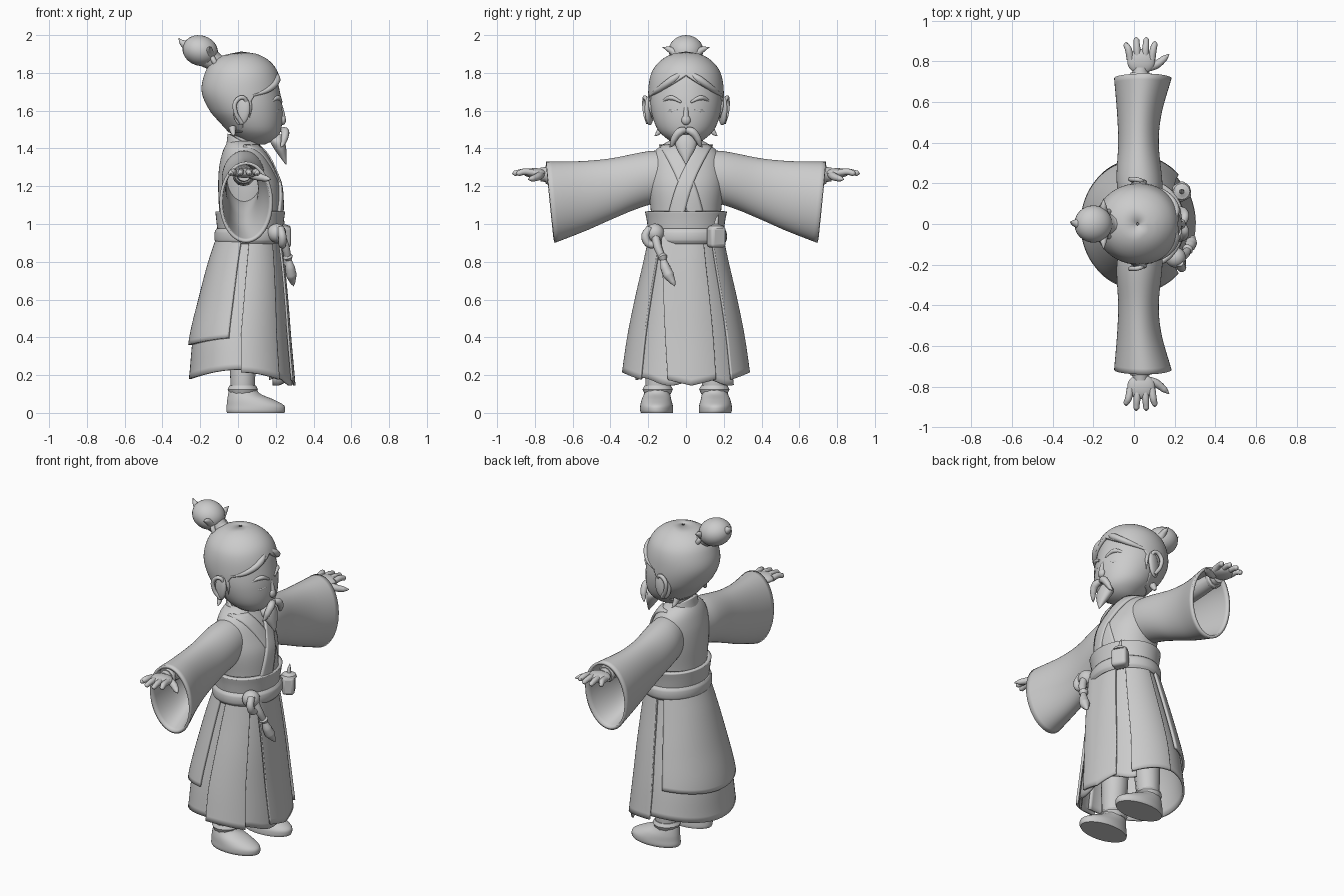
import bpy, bmesh, math
from mathutils import Vector

if "Cube" in bpy.data.objects:
    bpy.data.objects.remove(bpy.data.objects["Cube"])

clay = bpy.data.materials.new("clay grey")
clay.use_nodes = True
clay.diffuse_color = (0.6, 0.6, 0.6, 1)
clay.node_tree.nodes["Principled BSDF"].inputs["Base Color"].default_value = (0.6, 0.6, 0.6, 1)


def finish(name, mesh, thick=0.0):
    obj = bpy.data.objects.new(name, mesh)
    bpy.context.collection.objects.link(obj)
    mesh.materials.clear()
    mesh.materials.append(clay)
    if thick:
        mod = obj.modifiers.new("thickness", 'SOLIDIFY')
        mod.thickness, mod.offset = thick, -1
    bpy.ops.object.select_all(action='DESELECT')
    obj.select_set(True)
    bpy.context.view_layer.objects.active = obj
    bpy.ops.object.shade_smooth_by_angle(angle=math.radians(40))
    return obj


def section(rows, t):
    """Smoothly interpolated cross-section (a0, a1, b0, b1) at station t."""
    t = min(max(t, rows[0][0]), rows[-1][0])
    i = max(k for k in range(len(rows) - 1) if rows[k][0] <= t)
    wide = [r if len(r) == 5 else (*r[:3], -r[3], r[3]) for r in rows]
    p, q = wide[i], wide[i + 1]
    before, after = wide[max(i - 1, 0)], wide[min(i + 2, len(rows) - 1)]
    h = q[0] - p[0]
    u = (t - p[0]) / h
    out = []
    for k in range(1, 5):
        m0 = (q[k] - before[k]) / (q[0] - before[0]) * h
        m1 = (after[k] - p[k]) / (after[0] - p[0]) * h
        out.append((2*u**3 - 3*u*u + 1)*p[k] + (u**3 - 2*u*u + u)*m0
                   + (3*u*u - 2*u**3)*q[k] + (u**3 - u*u)*m1)
    return out


def shell(name, rows, lo=None, hi=None, arc=(0, 360), n=48, m=24, off=0.0,
          thick=0.0, along='Z', warp=None, side=1):
    """Skin over elliptical sections; arc and lo/hi (by angle) trim it to a panel."""
    lo = lo or (lambda a: rows[0][0])
    hi = hi or (lambda a: rows[-1][0])
    full = arc[1] - arc[0] >= 360
    bm, grid = bmesh.new(), []
    for j in range(m + 1):
        ring = []
        for i in range(n if full else n + 1):
            deg = arc[0] + (arc[1] - arc[0]) * i / n
            t = lo(deg) + (hi(deg) - lo(deg)) * j / m
            a0, a1, b0, b1 = section(rows, t)
            c, s = math.cos(math.radians(deg)), math.sin(math.radians(deg))
            a = (a0 + a1) / 2 + ((a1 - a0) / 2 + off) * c
            b = (b0 + b1) / 2 + ((b1 - b0) / 2 + off) * s
            p = Vector((a, b, t) if along == 'Z' else (a, t, b))
            p = warp(p) if warp else p
            ring.append(bm.verts.new((p.x, p.y * side, p.z)))
        grid.append(ring)
    for r0, r1 in zip(grid, grid[1:]):
        for i in range(n):
            k = (i + 1) % len(r0)
            face = [r0[i], r0[k], r1[k], r1[i]]
            bm.faces.new(face if (side > 0) == (along == 'Z') else face[::-1])
    if full and not thick:
        bm.faces.new(grid[0])
        bm.faces.new(grid[-1])
        bmesh.ops.recalc_face_normals(bm, faces=bm.faces)
    mesh = bpy.data.meshes.new(name)
    bm.to_mesh(mesh)
    bm.free()
    return finish(name, mesh, thick)


def tube(name, points, side=1):
    """Round strand through points (x, y, z, radius)."""
    cu = bpy.data.curves.new(name, 'CURVE')
    cu.dimensions, cu.bevel_depth, cu.bevel_resolution = '3D', 1, 4
    cu.resolution_u, cu.use_fill_caps = 8, True
    sp = cu.splines.new('BEZIER')
    sp.bezier_points.add(len(points) - 1)
    for bp, (x, y, z, r) in zip(sp.bezier_points, points):
        bp.co, bp.radius = (x, y * side, z), r
        bp.handle_left_type = bp.handle_right_type = 'AUTO'
    tmp = bpy.data.objects.new("tmp", cu)
    bpy.context.collection.objects.link(tmp)
    dg = bpy.context.evaluated_depsgraph_get()
    mesh = bpy.data.meshes.new_from_object(tmp.evaluated_get(dg))
    bpy.data.objects.remove(tmp)
    return finish(name, mesh)


def ball(name, loc, size, tilt=0.0):
    bpy.ops.mesh.primitive_uv_sphere_add(segments=24, ring_count=16, location=loc,
                                         rotation=(0, tilt, 0))
    obj = bpy.context.object
    obj.name, obj.scale = name, size
    obj.data.materials.append(clay)
    bpy.ops.object.shade_smooth_by_angle(angle=math.radians(40))
    return obj


# Head, neck and hair
skull = [(1.42, .04, .14, .05), (1.45, 0, .2, .1), (1.5, -.06, .228, .15), (1.6, -.13, .235, .185),
         (1.7, -.175, .222, .19), (1.8, -.16, .19, .17), (1.86, -.12, .13, .12), (1.89, -.04, .06, .05)]
shell("head", skull)
shell("neck", [(1.32, -.04, .11, .08), (1.4, -.03, .1, .07), (1.52, -.03, .11, .08)])
scalp = [(1.48, -.045, .2, .13), (1.53, -.09, .22, .165), (1.6, -.15, .23, .192), (1.7, -.192, .235, .2),
         (1.8, -.175, .212, .183), (1.86, -.135, .17, .14), (1.9, -.06, .1, .075), (1.912, .01, .025, .008)]


def hairline(deg):
    d = abs((deg + 180) % 360 - 180)
    if d < 70:
        return 1.79 - .1 * math.sin(math.radians(d * 90 / 70))
    return max(1.69 - .21 * min(1, (d - 70) / 45), 1.485)


shell("hair", scalp, lo=hairline, n=96, thick=.02)
tube("hair_neck", [(-.07, 0, 1.82, .06), (-.12, 0, 1.855, .05), (-.16, 0, 1.885, .06)])
tube("hair_tie", [(-.125 + .025 * math.cos(k) * .9, .06 * math.sin(k), 1.86 - .04 * math.cos(k), .014)
                  for k in [i * math.tau / 12 for i in range(13)]])
ball("hair_bun", (-.2, 0, 1.918), (.095, .092, .08), .3)
tube("bun_tip", [(-.26, 0, 1.94, .035), (-.295, .005, 1.96, .016), (-.315, .01, 1.985, .001)])
for s, label in ((1, "left"), (-1, "right")):
    tube(label + "_bun_tuft", [(-.15, .05, 1.9, .025), (-.15, .09, 1.925, .015), (-.15, .125, 1.935, .001)], s)
    tube(label + "_forelock", [(.19, .015, 1.8, .012), (.205, .07, 1.765, .02), (.165, .14, 1.715, .016),
                               (.08, .19, 1.68, .006)], s)
    tube(label + "_nape_tuft", [(-.03, .13, 1.51, .02), (-.025, .15, 1.48, .012), (-.02, .168, 1.465, .001)], s)
    tube(label + "_sideburn", [(.05, .186, 1.68, .012), (.065, .188, 1.62, .01), (.06, .18, 1.56, .001)], s)
    # Ears and brows
    ear = ball(label + "_ear", (.02, s * .195, 1.6), (.045, .02, .078), .15)
    ear.rotation_euler.z = s * .35
    tube(label + "_ear_rim", [(.045, .2, 1.62, .008), (.03, .215, 1.668, .011), (-.01, .22, 1.65, .012),
                              (-.012, .217, 1.59, .011), (.02, .2, 1.535, .012)], s)
    tube(label + "_brow", [(.23, .025, 1.645, .006), (.212, .08, 1.668, .013), (.165, .135, 1.64, .004)], s)
    tube(label + "_eyelid", [(.226, .045, 1.605, .004), (.208, .085, 1.597, .008), (.175, .125, 1.602, .003)], s)
    # Moustache
    tube(label + "_moustache", [(.24, .004, 1.498, .017), (.25, .035, 1.487, .022), (.245, .063, 1.45, .018),
                                (.235, .075, 1.42, .011), (.225, .088, 1.405, .001)], s)
ball("nose", (.236, 0, 1.55), (.018, .024, .026))
tube("nose_bridge", [(.222, 0, 1.63, .012), (.234, 0, 1.58, .014), (.238, 0, 1.55, .016)])
shell("beard", [(1.315, .252, .256, .002), (1.35, .225, .258, .022), (1.4, .19, .255, .05),
                (1.44, .17, .248, .056), (1.475, .18, .235, .03)])

# Torso
torso = [(.9, -.1, .22, .19), (1.05, -.1, .228, .185), (1.2, -.105, .222, .2), (1.3, -.1, .185, .195),
         (1.37, -.085, .15, .175), (1.41, -.07, .12, .14), (1.44, -.05, .1, .09)]
shell("robe_body", torso)
shell("collar", [(1.38, -.075, .13, .13), (1.43, -.062, .11, .105), (1.49, -.055, .1, .09)],
      arc=(45, 315), thick=.018, warp=lambda p: p + Vector((0, 0, -.012 - .5 * (p.x + .055))))


def lapel(name, side, lift):
    """Flat band lying on the chest, running from the shoulder to the far hip."""
    bm, rows = bmesh.new(), []
    for j in range(25):
        u = j / 24
        z = 1.42 - .38 * u
        mid = .1 - .155 * u - .02 * math.sin(math.pi * u)
        ring = []
        for i in range(7):
            y = mid + (i / 6 - .5) * .085
            x0, x1, _, r = section(torso, z)
            depth = math.sqrt(max(0, 1 - (y / r) ** 2))
            ring.append(bm.verts.new(((x0 + x1) / 2 + (x1 - x0) / 2 * depth + lift, y * side, z)))
        rows.append(ring)
    for r0, r1 in zip(rows, rows[1:]):
        for i in range(6):
            face = [r0[i], r1[i], r1[i + 1], r0[i + 1]]
            bm.faces.new(face if side > 0 else face[::-1])
    mesh = bpy.data.meshes.new(name)
    bm.to_mesh(mesh)
    bm.free()
    finish(name, mesh, .02)


lapel("left_lapel", 1, .014)
lapel("right_lapel", -1, .007)

# Sash and belt
shell("sash", [(.96, -.108, .235, .2), (1.02, -.115, .243, .208), (1.065, -.12, .25, .217)], thick=.025)
shell("belt", [(.895, -.115, .24, .203), (.915, -.124, .252, .215), (.955, -.124, .252, .215),
               (.975, -.115, .24, .203)], thick=.02)

# Skirt panels
skirt = [(.1, -.285, .308, .352), (.2, -.27, .3, .337), (.4, -.25, .282, .308), (.6, -.203, .266, .268),
         (.8, -.15, .246, .222), (.95, -.1, .225, .19)]


def front_hem(deg):
    return .215 - .075 * math.cos(math.radians(deg)) ** 2


shell("back_underskirt", skirt, lo=lambda a: .18 + .05 * math.sin(math.radians(a)) ** 2,
      arc=(78, 282), thick=.012, off=-.012)
shell("back_overskirt", skirt, lo=lambda a: .36 + .04 * math.sin(math.radians(a)) ** 2,
      arc=(104, 256), thick=.014, off=.008)
shell("front_skirt", skirt, lo=lambda a: .165 + .02 * math.sin(math.radians(a * 6)),
      arc=(-55, 50), thick=.012, off=-.014)
shell("front_wrap", skirt, lo=lambda a: .145 + .0014 * abs(a - 5), arc=(-16, 28), thick=.012, off=0,
      warp=lambda p: p + Vector((0, -.1 * (p.z - .15) if p.y < 0 else 0, 0)))
for s, label in ((1, "left"), (-1, "right")):
    shell(label + "_skirt_flap", skirt, lo=front_hem, arc=(45, 90), thick=.014, off=.004, side=s)
    # Sleeves
    shell(label + "_sleeve", [(.08, -.06, .14, 1.12, 1.39), (.2, -.085, .14, 1.1, 1.385),
                              (.4, -.078, .122, 1.025, 1.347), (.55, -.083, .135, .965, 1.333),
                              (.74, -.098, .185, .9, 1.33)],
          along='Y', thick=.016, side=s, off=0,
          warp=lambda p: p - Vector((0, max(0, p.y - .3) * .24 * (1.33 - p.z), 0)))
    # Arms and hands
    tube(label + "_arm", [(.03, .25, 1.26, .06), (.03, .6, 1.26, .05), (.03, .72, 1.262, .044),
                          (.032, .77, 1.262, .036)], s)
    tube(label + "_cuff", [(.03, .715, 1.262, .05), (.03, .735, 1.262, .052), (.03, .745, 1.262, .046)], s)
    ball(label + "_palm", (.035, s * .8, 1.27), (.068, .062, .026))
    for x, tip, spread in ((-.018, .895, -.02), (.018, .92, -.006), (.054, .92, .006), (.088, .9, .014)):
        tube(label + "_finger", [(x, .81, 1.272, .018), (x + spread * .5, .86, 1.276, .017),
                                 (x + spread, tip - .012, 1.268, .014), (x + spread, tip, 1.266, .003)], s)
    tube(label + "_thumb", [(.065, .77, 1.262, .022), (.11, .785, 1.25, .021), (.15, .815, 1.24, .016),
                            (.172, .835, 1.236, .003)], s)
    # Legs and shoes
    tube(label + "_leg", [(.03, .12, .7, .08), (.025, .14, .3, .075), (.025, .15, .15, .066),
                          (.025, .15, .08, .06)], s)
    tube(label + "_ankle_wrap", [(.025, .15, .1, .07), (.025, .15, .125, .08), (.025, .15, .145, .07)], s)
    shell(label + "_shoe", [(0, -.058, .245, .07, .238), (.012, -.062, .25, .068, .243),
                            (.04, -.06, .243, .07, .242), (.07, -.057, .19, .078, .235),
                            (.1, -.052, .12, .084, .222), (.13, -.045, .095, .09, .21)], side=s)

# Belt pouch
bpy.ops.mesh.primitive_cube_add(size=1, location=(.235, .16, .93), rotation=(0, 0, .5))
pouch = bpy.context.object
pouch.name, pouch.scale = "pouch", (.07, .09, .11)
bpy.ops.object.transform_apply(location=False, rotation=False)
pouch.data.materials.append(clay)
bevel = pouch.modifiers.new("rounding", 'BEVEL')
bevel.width, bevel.segments = .018, 3
bpy.ops.object.shade_smooth_by_angle(angle=math.radians(40))
tube("pouch_lid", [(.235, .16, .975, .046), (.235, .16, .99, .04), (.235, .16, 1.0, .012),
                   (.235, .165, 1.03, .008), (.235, .17, 1.05, .001)])

# Knot and hanging tassel
ball("belt_knot", (.205, -.165, .952), (.05, .05, .05))
tube("knot_loop", [(.225, -.19, .98, .02), (.235, -.215, .93, .022), (.235, -.18, .89, .02),
                   (.24, -.15, .92, .014)])
tube("tassel_cord", [(.225, -.165, .95, .022), (.25, -.15, .88, .022), (.265, -.125, .82, .018)])
tube("tassel_bead", [(.258, -.135, .845, .014), (.264, -.125, .825, .027), (.27, -.118, .805, .014)])
tube("tassel", [(.266, -.122, .815, .015), (.275, -.11, .77, .026), (.282, -.092, .73, .029),
                (.29, -.068, .69, .014), (.295, -.058, .67, .001)])
